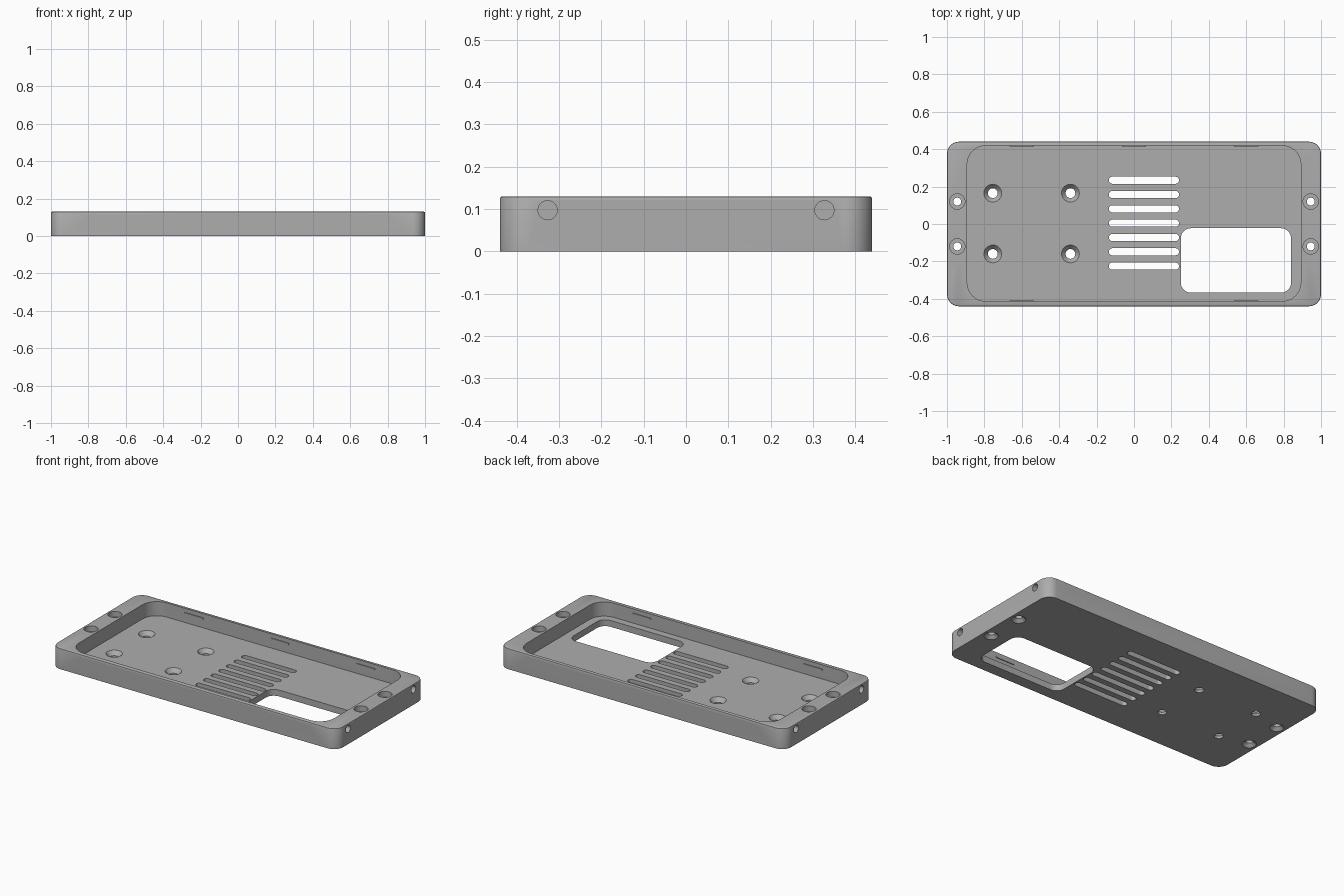
import bpy, bmesh, math
from mathutils import Matrix

old = bpy.data.objects.get("Cube")
if old:
    bpy.data.objects.remove(old, do_unlink=True)

grey = bpy.data.materials.new("plain grey")
grey.use_nodes = True
grey.diffuse_color = (0.42, 0.42, 0.42, 1)
grey.node_tree.nodes["Principled BSDF"].inputs["Base Color"].default_value = grey.diffuse_color

HEIGHT, FLOOR = 0.13, 0.04


def add_object(name, bm):
    bmesh.ops.recalc_face_normals(bm, faces=bm.faces)
    mesh = bpy.data.meshes.new(name)
    bm.to_mesh(mesh)
    bm.free()
    mesh.materials.append(grey)
    obj = bpy.data.objects.new(name, mesh)
    bpy.context.collection.objects.link(obj)
    return obj


def rounded_block(name, width, depth, radius, low, high, axis="Z", at=(0, 0, 0), steps=10):
    """Rounded rectangle extruded from low to high along an axis."""
    bm = bmesh.new()
    ring = []
    for i, (sx, sy) in enumerate([(1, 1), (-1, 1), (-1, -1), (1, -1)]):
        for k in range(steps + 1):
            a = (i + k / steps) * math.pi / 2
            ring.append(bm.verts.new((sx * (width / 2 - radius) + radius * math.cos(a),
                                      sy * (depth / 2 - radius) + radius * math.sin(a), low)))
    bmesh.ops.remove_doubles(bm, verts=ring, dist=0.0001)
    face = bm.faces.new([v for v in ring if v.is_valid])
    top = bmesh.ops.extrude_face_region(bm, geom=[face])["geom"]
    bmesh.ops.translate(bm, verts=[g for g in top if isinstance(g, bmesh.types.BMVert)],
                        vec=(0, 0, high - low))
    turn = {"Z": Matrix(),
            "Y": Matrix(((1, 0, 0, 0), (0, 0, 1, 0), (0, 1, 0, 0), (0, 0, 0, 1))),
            "X": Matrix(((0, 0, 1, 0), (1, 0, 0, 0), (0, 1, 0, 0), (0, 0, 0, 1)))}[axis]
    bm.transform(Matrix.Translation(at) @ turn)
    return add_object(name, bm)


def cone(name, x, y, r_low, r_high, low, high):
    bm = bmesh.new()
    bmesh.ops.create_cone(bm, cap_ends=True, segments=32, radius1=r_low, radius2=r_high,
                          depth=high - low, matrix=Matrix.Translation((x, y, (low + high) / 2)))
    return add_object(name, bm)


# Outer shell with a fine bevel round the top edge
tray = rounded_block("tray", 2, 0.88, 0.065, 0, HEIGHT)
bm = bmesh.new()
bm.from_mesh(tray.data)
rim = [e for e in bm.edges if all(v.co.z > HEIGHT - 0.001 for v in e.verts)]
bmesh.ops.bevel(bm, geom=rim, offset=0.006, segments=2, profile=0.5, affect="EDGES")
bm.to_mesh(tray.data)
bm.free()

# Main pocket and the large floor window
cutters = [rounded_block("pocket", 1.784, 0.832, 0.1, FLOOR, 0.2, at=(0, 0.003, 0)),
           rounded_block("window", 0.59, 0.345, 0.055, -0.1, 0.1, at=(0.545, -0.195, 0))]

# Vent slots
for i in range(7):
    cutters.append(rounded_block("vent", 0.375, 0.038, 0.0185, -0.1, 0.1,
                                 at=(0.053, 0.234 - 0.0765 * i, 0)))

# Countersunk floor holes
for x in (-0.755, -0.34):
    for y in (0.165, -0.16):
        cutters.append(cone("floor_hole", x, y, 0.026, 0.026, -0.1, 0.1))
        cutters.append(cone("countersink", x, y, 0.02, 0.052, 0.008, 0.045))

# Screw holes in the end blocks, and blind side holes
for sx in (-1, 1):
    for sy in (-1, 1):
        cutters.append(cone("screw_hole", sx * 0.945, sy * 0.12, 0.021, 0.021, -0.1, 0.2))
        cutters.append(cone("screw_head", sx * 0.945, sy * 0.12, 0.041, 0.041, 0.095, 0.2))
        cutters.append(cone("screw_base", sx * 0.945, sy * 0.12, 0.045, 0.02, -0.004, 0.02))
        cutters.append(rounded_block("side_hole", 0.045, 0.045, 0.0224, -0.065, 0.065, "X",
                                     at=(sx * 1.0, sy * 0.327, 0.097)))

# Cable port at one end, button slot at the front, thin slits along both long walls
cutters.append(rounded_block("cable_port", 0.16, 0.066, 0.032, -0.1, 0.1, "X", at=(-0.95, 0, 0.083)))
cutters.append(rounded_block("button_slot", 0.5, 0.06, 0.029, -0.06, 0.06, "Y", at=(0.245, -0.43, 0.09)))
for sy in (-1, 1):
    cutters.append(rounded_block("long_slit", 1.58, 0.007, 0.001, -0.06, 0.06, "Y",
                                 at=(0, sy * 0.435, 0.11), steps=1))

bpy.context.view_layer.objects.active = tray
for cutter in cutters:
    mod = tray.modifiers.new("cut", "BOOLEAN")
    mod.operation, mod.solver, mod.object = "DIFFERENCE", "EXACT", cutter
    bpy.ops.object.modifier_apply(modifier=mod.name)
    bpy.data.objects.remove(cutter, do_unlink=True)

# Small snap ridges inside the long walls
for x, sides in ((-0.6, (-1, 1)), (0, (1,)), (0.6, (-1, 1))):
    for sy in sides:
        rounded_block("snap_ridge", 0.13, 0.01, 0.002, -0.004, 0.004, "Y",
                      at=(x, 0.003 + sy * 0.415, 0.099), steps=2)

bpy.ops.object.select_all(action="DESELECT")
tray.select_set(True)
bpy.ops.object.shade_smooth_by_angle(angle=math.radians(30))
